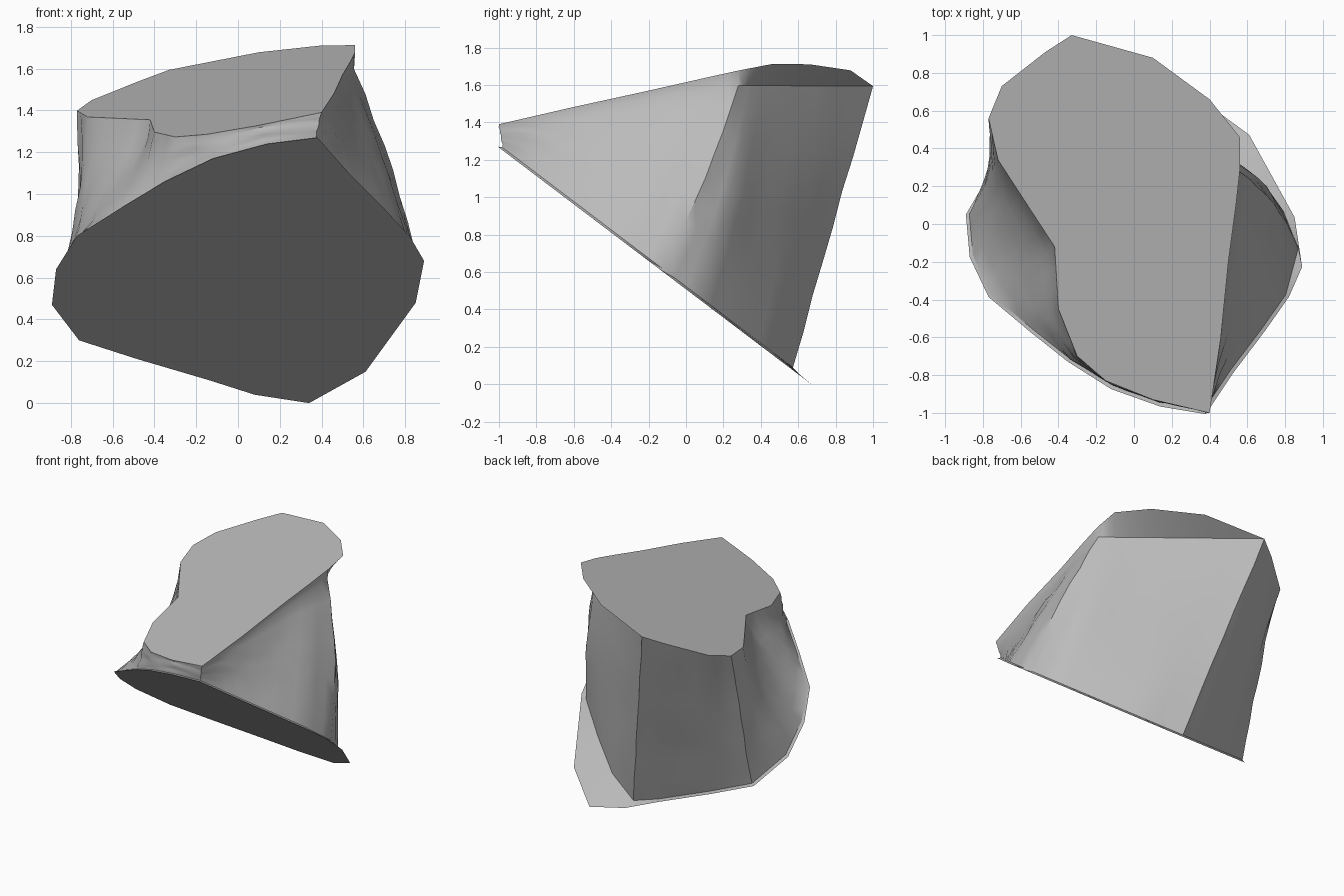
import bpy
import bmesh
import math
import random
from mathutils import Vector

random.seed(4)
cube = bpy.data.objects.get("Cube")
if cube:
    bpy.data.objects.remove(cube, do_unlink=True)

# Single stone colour
stone = bpy.data.materials.new("grey_stone")
stone.use_nodes = True
grey = (0.5, 0.5, 0.5, 1)
stone.diffuse_color = grey
stone.node_tree.nodes["Principled BSDF"].inputs["Base Color"].default_value = grey


def on_top(x, y):
    """Point on the sloping upper fracture plane."""
    return Vector((x, y, 1.483 + 0.25 * x + 0.193 * y))


def on_base(x, z):
    """Point on the steep underside fracture plane."""
    return Vector((x, 0.67 - 1.32 * z, z))


# Corresponding outline points: top (x, y), rim (x, z), optional foot (x, z)
outline = [
    (.4, -1, .38, 1.27), (.46, -.6, .53, 1.1), (.5, -.2, .69, .94),
    (.54, .1, .82, .8), (.56, .28, .89, .68, .87, .61),
    (.56, .46, .85, .48, .79, .46), (.4, .66, .61, .15, .55, .31),
    (.1, .88, .34, 0, .3, .17), (-.33, 1, .08, .04, .04, .08),
    (-.47, .91, -.14, .11), (-.7, .73, -.48, .21), (-.77, .56, -.76, .3),
    (-.72, .34, -.89, .47), (-.59, .14, -.87, .64), (-.42, -.12, -.77, .8),
    (-.4, -.45, -.55, .94), (-.3, -.7, -.35, 1.06), (-.15, -.83, -.12, 1.17),
    (.1, -.93, .14, 1.24),
]
corner, tip = 4, 8          # ends of the flat back face
hollow = range(12, 16)      # points whose walls drop steeply, then flare
swell = {3: 0.02, 4: 0.04, 5: 0.045, 6: 0.02}   # fullness of the corner walls
centre = on_base(0, 0.62)
lift = Vector((0, 0.6, 0.8)) * 0.012

top, foot, rim = [], [], []
for point in outline:
    top.append(on_top(*point[:2]))
    edge = on_base(*point[2:4])
    rim.append(edge)
    inner = on_base(*point[4:]) if len(point) > 4 else edge.lerp(centre, 0.02)
    foot.append(inner + lift)

# Overhanging lip: deepens along the side, then undercuts to a straight back edge
lip = [p.copy() for p in top]
for i in range(corner + 1):
    lip[i] -= Vector((0.005, 0, 0.08)) * (i / corner)
for i, t in zip(range(corner + 1, tip), (0.1, 0.35, 0.7)):
    lip[i] = lip[corner].lerp(top[tip], t)


def subdivide(ring, steps=3):
    """Split every outline segment into equal short pieces."""
    return [p.lerp(ring[(i + 1) % len(ring)], k / steps)
            for i, p in enumerate(ring) for k in range(steps)]


def wall_ring(t):
    """Outline at fraction t of the way down the walls."""
    ring = []
    for i, (a, b) in enumerate(zip(lip, foot)):
        p = a.lerp(b, t)
        if i in hollow:
            p.xy = a.xy.lerp(b.xy, t ** 1.45)
        p += Vector((0.7, 0.7, 0)) * swell.get(i, 0) * math.sin(math.pi * t)
        ring.append(p)
    return ring


def roughen(p, amount):
    return p + Vector([random.uniform(-amount, amount) for _ in range(3)])


# Lip, walls between the two fracture planes, then a thin projecting rim
levels = 8
walls = [[roughen(p, 0.005) for p in subdivide(wall_ring(k / levels))]
         for k in range(1, levels)]
rings = [subdivide(top), subdivide(lip), *walls, subdivide(foot), subdivide(rim)]

bm = bmesh.new()
loops = [[bm.verts.new(p) for p in ring] for ring in rings]
count = len(loops[0])
for upper, lower in zip(loops, loops[1:]):
    for i in range(count):
        j = (i + 1) % count
        bm.faces.new((upper[i], lower[i], lower[j], upper[j]))
bm.faces.new(loops[0])
bm.faces.new(list(reversed(loops[-1])))
bmesh.ops.remove_doubles(bm, verts=bm.verts, dist=0.0005)
bmesh.ops.recalc_face_normals(bm, faces=bm.faces)

mesh = bpy.data.meshes.new("stone_fragment")
bm.to_mesh(mesh)
bm.free()
mesh.materials.append(stone)
rock = bpy.data.objects.new("stone_fragment", mesh)
bpy.context.collection.objects.link(rock)

# Smooth broken faces with crisp fracture edges
bpy.context.view_layer.objects.active = rock
rock.select_set(True)
bpy.ops.object.shade_smooth_by_angle(angle=0.55)
